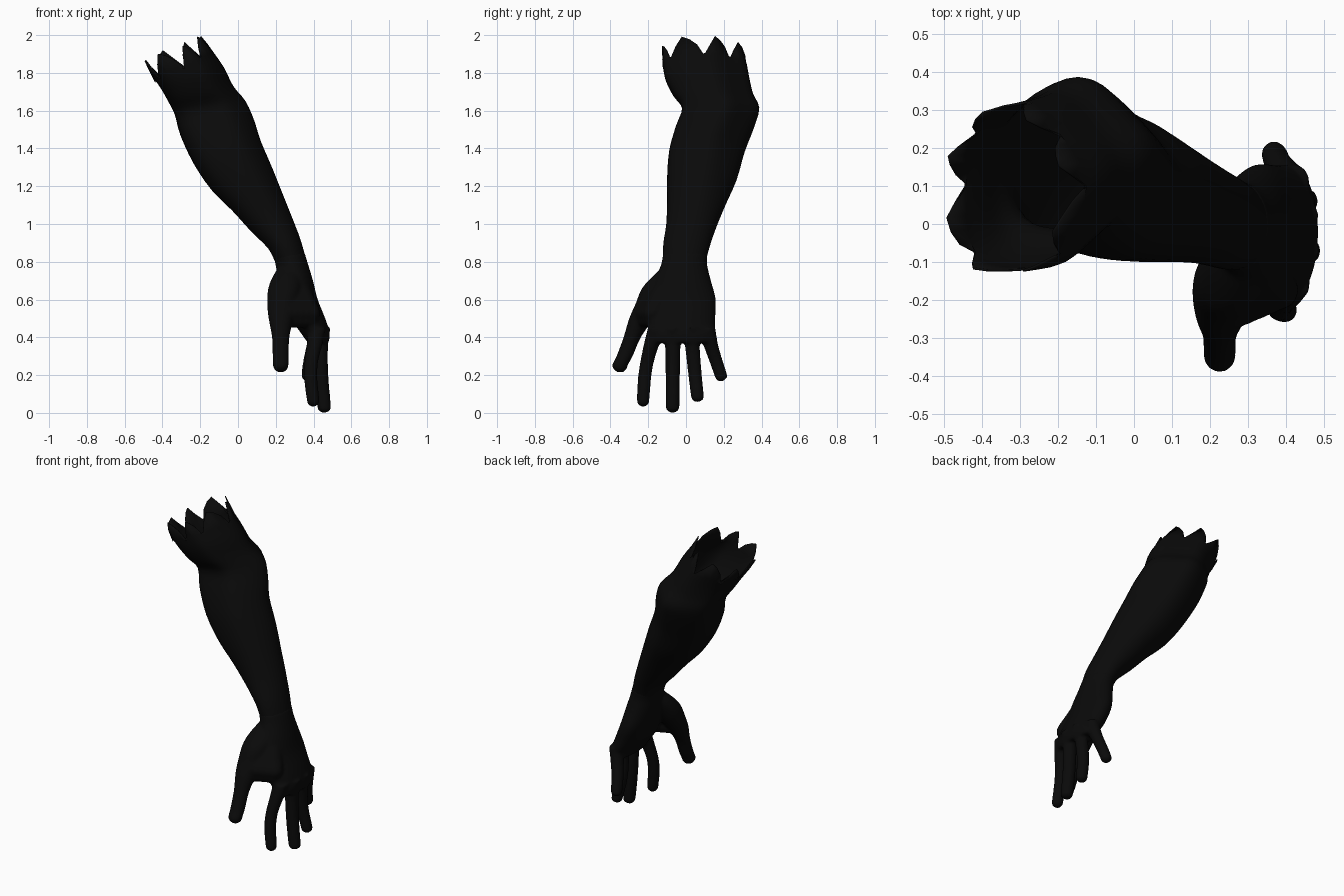
import bpy, bmesh, math, random
from mathutils import Vector

random.seed(11)
SIDES = 40

cube = bpy.data.objects.get("Cube")
if cube:
    bpy.data.objects.remove(cube, do_unlink=True)

skin = bpy.data.materials.new("near_black_skin")
skin.use_nodes = True
skin.diffuse_color = (0.003, 0.003, 0.003, 1)
skin.node_tree.nodes["Principled BSDF"].inputs["Base Color"].default_value = skin.diffuse_color


def spline(a, b, c, d, t):
    """Smooth blend from b to c."""
    return 0.5 * (2 * b + (c - a) * t + (2 * a - 5 * b + 4 * c - d) * t * t
                  + (3 * b - a - 3 * c + d) * t ** 3)


def refine(sections, steps=3):
    rows, last = [], len(sections) - 1
    for i in range(last):
        four = [sections[max(0, min(last, i + k))] for k in (-1, 0, 1, 2)]
        for s in range(steps):
            rows.append([spline(*v, s / steps) for v in zip(*four)])
    return rows + [list(sections[-1])]


def ring(section):
    """Tilted oval: low-x end (xl, zl), high-x end (xr, zr), depth y0 to y1."""
    xl, zl, xr, zr, y0, y1 = section
    mid = Vector((xl + xr, y0 + y1, zl + zr)) / 2
    across = Vector((xr - xl, 0, zr - zl)) / 2
    deep = Vector((0, y1 - y0, 0)) / 2
    # Above the wrist the muscle leans toward the inner front
    lean = Vector((-1, -1, 0)) * 0.022 * max(0, min(1, (mid.z - 1) / 0.6))
    angles = [math.tau * k / SIDES for k in range(SIDES)]
    return [mid + across * math.cos(a) + deep * math.sin(a) + lean * math.sin(2 * a) ** 2
            for a in angles]


def loft(bm, sections, caps=True):
    rows = [[bm.verts.new(p) for p in ring(s)] for s in refine(sections)]
    for a, b in zip(rows, rows[1:]):
        for k in range(SIDES):
            n = (k + 1) % SIDES
            bm.faces.new((a[k], a[n], b[n], b[k]))
    if caps:
        bm.faces.new(rows[0])
        bm.faces.new(rows[-1])
    return rows


def digit(bm, path):
    """Finger from (x, y, z, radius) points, closed by a rounded tip."""
    x, y, z, r = path[-1]
    full = path + [(x, y, z - r * 0.6, r * 0.8), (x, y, z - r * 0.95, r * 0.35)]
    loft(bm, [(x - r, z, x + r, z, y - r, y + r) for x, y, z, r in full])


def finish(name, bm):
    bmesh.ops.recalc_face_normals(bm, faces=bm.faces)
    mesh = bpy.data.meshes.new(name)
    bm.to_mesh(mesh)
    bm.free()
    mesh.materials.append(skin)
    mesh.shade_smooth()
    obj = bpy.data.objects.new(name, mesh)
    bpy.context.collection.objects.link(obj)
    return obj


# Forearm, elbow and torn upper arm
bm = bmesh.new()
rows = loft(bm, [
    (-.46, 1.79, -.145, 1.93, -.125, .32),
    (-.41, 1.72, -.075, 1.83, -.11, .335),
    (-.37, 1.65, -.025, 1.73, -.07, .355),
    (-.335, 1.58, .04, 1.65, -.02, .388),
    (-.305, 1.47, .085, 1.55, -.055, .36),
    (-.235, 1.32, .12, 1.44, -.09, .31),
    (-.14, 1.18, .18, 1.30, -.1, .27),
    (-.03, 1.07, .24, 1.15, -.1, .213),
    (.07, .96, .288, 1.03, -.105, .165),
    (.16, .87, .33, .92, -.12, .13),
    (.2, .79, .36, .81, -.12, .105),
    (.225, .73, .37, .73, -.11, .10),
], caps=False)

# Ragged, uneven teeth along the open rim
tear = Vector((-.038, -.005, .075))
for k, v in enumerate(rows[0]):
    if k % 5 == 0:
        height = random.uniform(.75, 1.1)
    v.co += tear * (-.6, .35, 1, .75, .3)[k % 5] * height
arm = finish("forearm", bm)
wall = arm.modifiers.new("skin_thickness", 'SOLIDIFY')
wall.thickness = 0.006
wall.offset = -1

# Hand: palm, thumb, web and fingers fused into one skin
bm = bmesh.new()
loft(bm, [
    (.187, .83, .352, .85, -.122, .114),
    (.2, .78, .37, .79, -.132, .112),
    (.213, .70, .397, .70, -.165, .132),
    (.24, .60, .422, .60, -.19, .158),
    (.28, .50, .462, .50, -.205, .155),
    (.335, .42, .486, .42, -.2, .155),
    (.37, .37, .478, .37, -.18, .142),
])
digit(bm, [(.28, -.05, .79, .05), (.262, -.095, .73, .074), (.248, -.145, .66, .088),
           (.235, -.185, .58, .081), (.228, -.235, .5, .066), (.226, -.285, .4, .046),
           (.226, -.325, .3, .043), (.226, -.349, .255, .042)])

# Web stretched between thumb and first knuckle
thumb_side, knuckle_side = Vector((.232, -.235)), Vector((.41, -.16))
for t in (.15, .32, .49, .66, .83):
    x, y = thumb_side.lerp(knuckle_side, t)
    digit(bm, [(.3, -.08, .72, .06), ((x + .3) / 2, (y - .1) / 2, .62, .06),
               (x, y, .54, .053), (x, y, .495, .045)])

digit(bm, [(.42, -.155, .45, .047), (.405, -.183, .36, .041), (.388, -.206, .27, .036),
           (.385, -.22, .18, .035), (.398, -.227, .065, .033)])
digit(bm, [(.443, -.07, .45, .047), (.436, -.07, .36, .041), (.44, -.07, .2, .038),
           (.456, -.071, .035, .036)])
digit(bm, [(.441, .025, .45, .046), (.432, .033, .36, .039), (.43, .046, .22, .036),
           (.452, .06, .09, .034)])
digit(bm, [(.42, .11, .45, .046), (.405, .128, .37, .04), (.382, .157, .28, .036),
           (.37, .184, .2, .034)])
hand = finish("hand", bm)
fuse = hand.modifiers.new("fuse", 'REMESH')
fuse.mode = 'VOXEL'
fuse.voxel_size = 0.009
fuse.use_smooth_shade = True
soften = hand.modifiers.new("soften", 'SMOOTH')
soften.factor = 0.5
soften.iterations = 5
